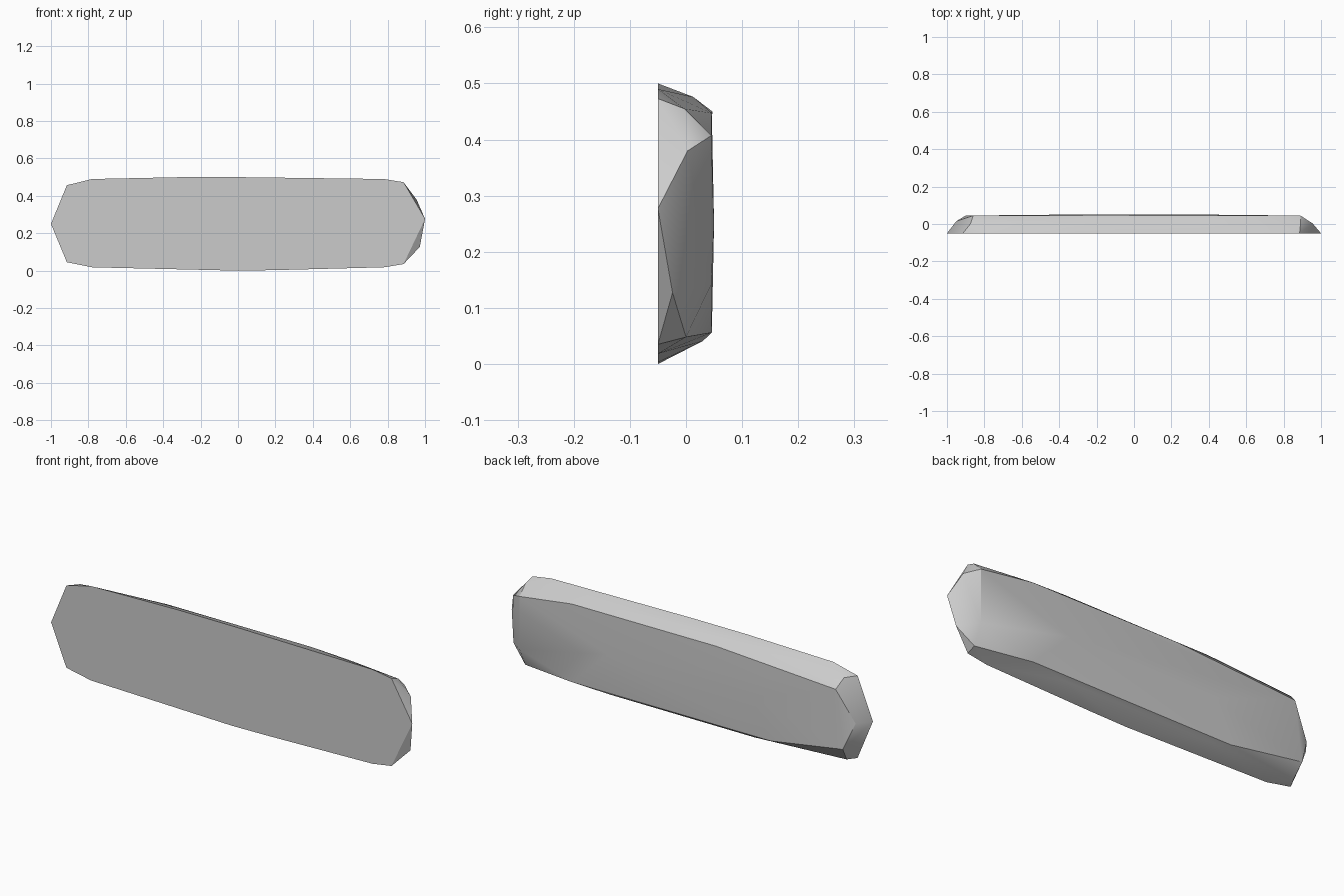
import bpy
import bmesh
import math

cube = bpy.data.objects.get("Cube")
if cube:
    bpy.data.objects.remove(cube, do_unlink=True)

# One plain grey
grey = bpy.data.materials.new("stone_grey")
grey.use_nodes = True
colour = (0.6, 0.6, 0.6, 1)
grey.diffuse_color = colour
grey.node_tree.nodes["Principled BSDF"].inputs["Base Color"].default_value = colour

# Flat front outline (x, z)
front = [(-1, .25), (-.915, .457), (-.78, .49), (-.3, .5), (0, .5),
         (.78, .49), (.885, .473), (1, .277), (.885, .035), (.78, .018),
         (.2, .003), (0, 0), (-.78, .018), (-.915, .045)]

# Chamfered shoulders between the front and the back (x, y, z)
shoulders = [(.955, .003, .38), (.972, -.024, .127), (.89, -.003, .455),
             (.89, .0, .048), (-.95, .015, .25), (-.875, .0, .455),
             (-.89, .0, .05), (.4, .013, .476), (-.4, .013, .476),
             (.4, .03, .041), (-.4, .03, .041)]

# Smaller, slightly domed back (x, y, z)
back = [(.89, .045, .407), (.6, .046, .447), (-.2, .047, .45),
        (-.86, .045, .41), (-.9, .045, .12), (-.5, .046, .056),
        (.6, .046, .056), (.89, .045, .142), (.4, .05, .25), (-.4, .05, .25)]

# Wrap the rings into one faceted slab
bm = bmesh.new()
for p in [(x, -.05, z) for x, z in front] + shoulders + back:
    bm.verts.new(p)
hull = bmesh.ops.convex_hull(bm, input=bm.verts)
loose = [g for g in hull["geom_interior"] if isinstance(g, bmesh.types.BMVert)]
bmesh.ops.delete(bm, geom=loose, context='VERTS')
bmesh.ops.dissolve_limit(bm, angle_limit=math.radians(.5),
                         verts=bm.verts, edges=bm.edges)
bmesh.ops.recalc_face_normals(bm, faces=bm.faces)
mesh = bpy.data.meshes.new("slab")
bm.to_mesh(mesh)
bm.free()
mesh.materials.append(grey)
slab = bpy.data.objects.new("slab", mesh)
bpy.context.collection.objects.link(slab)

# Soft facets with crisp rims
bpy.context.view_layer.objects.active = slab
slab.select_set(True)
bpy.ops.object.shade_smooth_by_angle(angle=math.radians(30))
